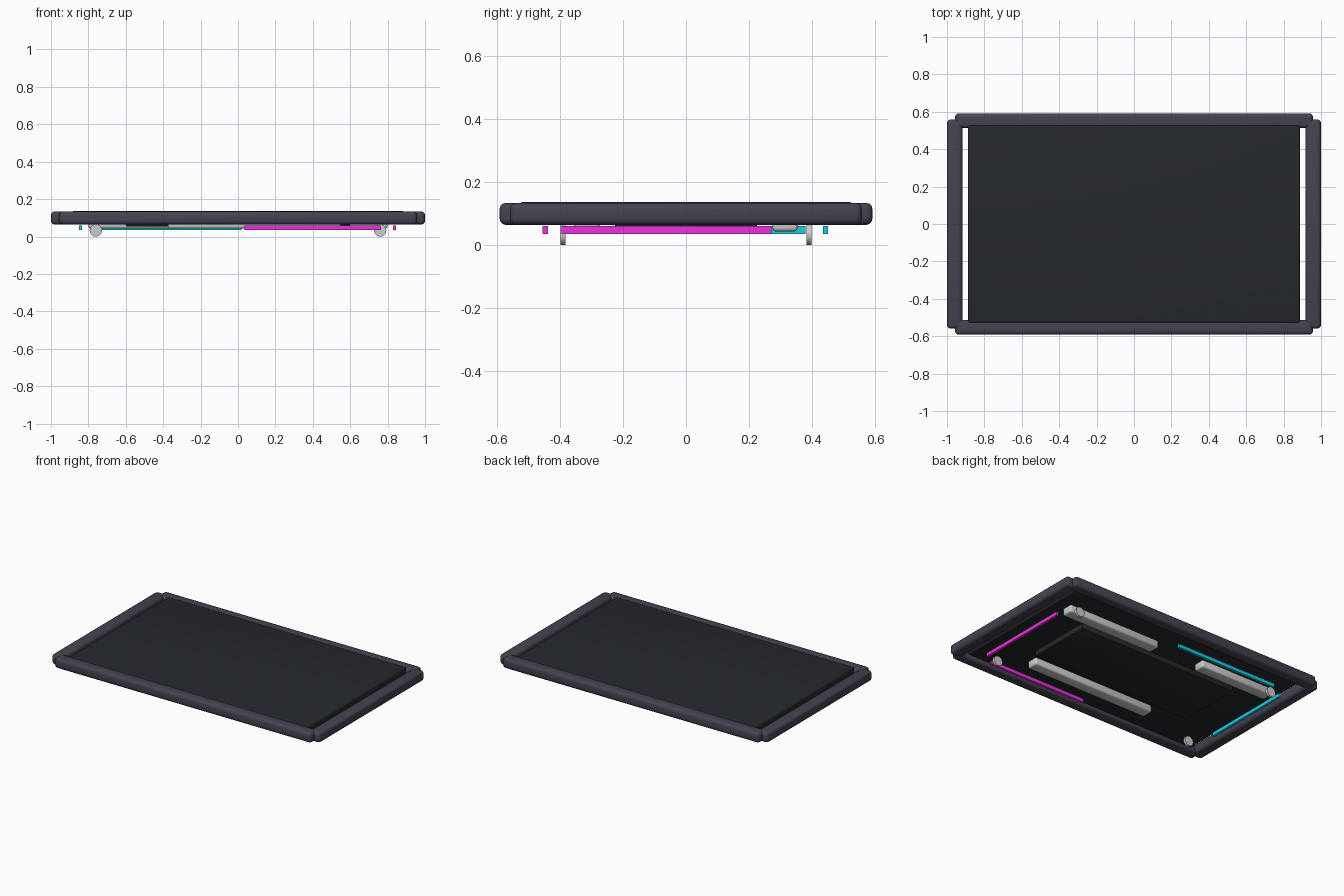
import bpy, math

if "Cube" in bpy.data.objects:
    bpy.data.objects.remove(bpy.data.objects["Cube"])


def material(name, rgb):
    m = bpy.data.materials.new(name)
    m.diffuse_color = (*rgb, 1)
    m.use_nodes = True
    m.node_tree.nodes["Principled BSDF"].inputs["Base Color"].default_value = m.diffuse_color
    return m


frame_mat = material("frame_charcoal", (0.062, 0.056, 0.082))
panel_mat = material("panel_black", (0.019, 0.022, 0.026))
magenta = material("magenta_light", (0.85, 0.03, 0.75))
cyan = material("cyan_light", (0.01, 0.6, 0.8))


def finish(ob, name, mat, bevel, segments):
    ob.name = name
    if mat:
        ob.data.materials.append(mat)
    if bevel:
        mod = ob.modifiers.new("Bevel", "BEVEL")
        mod.width = bevel
        mod.segments = segments
        mod.limit_method = "ANGLE"
        bpy.ops.object.modifier_apply(modifier=mod.name)
    bpy.ops.object.shade_smooth_by_angle(angle=math.radians(35))
    return ob


def box(name, x, y, z, mat=None, bevel=0.0, segments=3):
    """Box from (min, max) ranges on each axis."""
    centre = [(r[0] + r[1]) / 2 for r in (x, y, z)]
    bpy.ops.mesh.primitive_cube_add(size=1, location=centre)
    ob = bpy.context.object
    ob.scale = [r[1] - r[0] for r in (x, y, z)]
    bpy.ops.object.transform_apply(location=False, rotation=False, scale=True)
    return finish(ob, name, mat, bevel, segments)


# Padded frame rails
FRAME_Z = (0.064, 0.134)
for side, s in (("front", -1), ("back", 1)):
    y = sorted((s * 0.513, s * 0.592))
    box(side + "_rail", (-0.957, 0.957), y, FRAME_Z, frame_mat, 0.02)
for side, s in (("left", -1), ("right", 1)):
    x = sorted((s * 0.918, s * 1.0))
    box(side + "_rail", x, (-0.559, 0.559), FRAME_Z, frame_mat, 0.02)

# Main panel, and the raised plate below it
box("panel", (-0.888, 0.888), (-0.53, 0.53), (0.09, 0.137), panel_mat, 0.012)
box("under_plate", (-0.6, 0.6), (-0.225, 0.225), (0.053, 0.095), panel_mat, 0.008, 2)

# Grey blocks under the panel
BLOCK_Z = (0.043, 0.095)
box("back_right_block", (0.10, 0.80), (0.275, 0.355), BLOCK_Z, None, 0.012)
box("back_left_block", (-0.80, -0.25), (0.275, 0.355), BLOCK_Z, None, 0.012)
box("front_block", (-0.375, 0.55), (-0.355, -0.275), BLOCK_Z, None, 0.012)

# Light strips
STRIP_Z = (0.036, 0.06)
box("right_light_strip", (0.829, 0.845), (-0.395, 0.272), STRIP_Z, magenta)
box("front_light_strip", (0.035, 0.765), (-0.455, -0.439), STRIP_Z, magenta)
box("left_light_strip", (-0.85, -0.834), (-0.25, 0.38), STRIP_Z, cyan)
box("back_light_strip", (-0.74, 0.02), (0.435, 0.451), STRIP_Z, cyan)

# Disc feet
for sx, xn in ((-1, "left"), (1, "right")):
    for sy, yn in ((-1, "front"), (1, "back")):
        bpy.ops.mesh.primitive_cylinder_add(
            vertices=24, radius=0.033, depth=0.016,
            location=(sx * 0.76, sy * 0.39, 0.033),
            rotation=(math.pi / 2, 0, 0))
        finish(bpy.context.object, f"{yn}_{xn}_foot", None, 0, 0)
